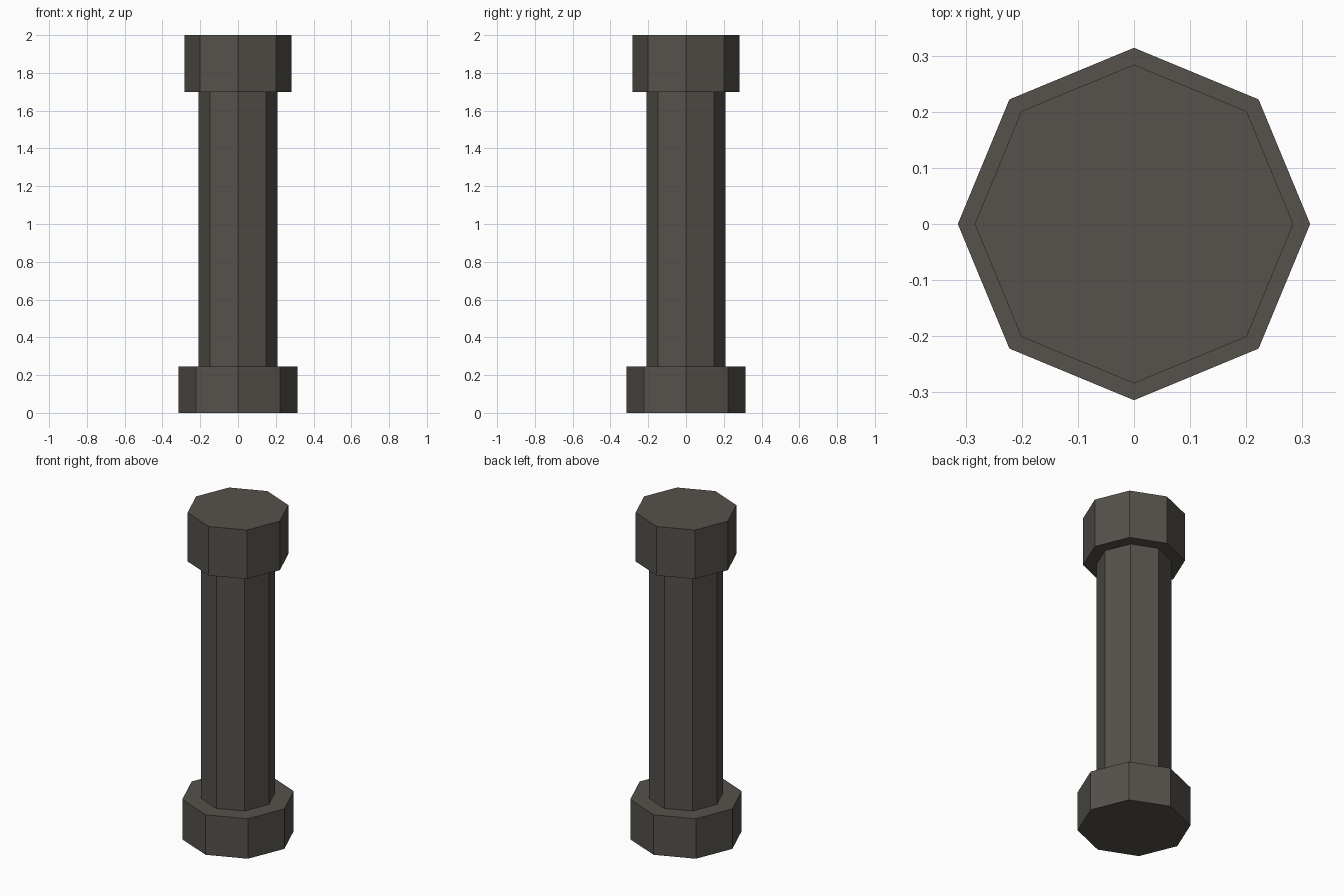
import bpy

if "Cube" in bpy.data.objects:
    bpy.data.objects.remove(bpy.data.objects["Cube"])

# One dark stone colour for the whole pillar
stone = bpy.data.materials.new("dark stone")
stone.diffuse_color = (0.092, 0.084, 0.072, 1.0)
stone.use_nodes = True
stone.node_tree.nodes["Principled BSDF"].inputs["Base Color"].default_value = stone.diffuse_color


def octagon(name, radius, z0, z1):
    """Upright eight-sided block with corners on the x and y axes."""
    bpy.ops.mesh.primitive_cylinder_add(
        vertices=8, radius=radius, depth=z1 - z0, location=(0, 0, (z0 + z1) / 2))
    obj = bpy.context.object
    obj.name = name
    obj.data.materials.append(stone)
    return obj


# Base block, shaft and capital, stacked
octagon("base", 0.314, 0.0, 0.245)
octagon("shaft", 0.21, 0.245, 1.70)
octagon("capital", 0.284, 1.70, 2.0)
